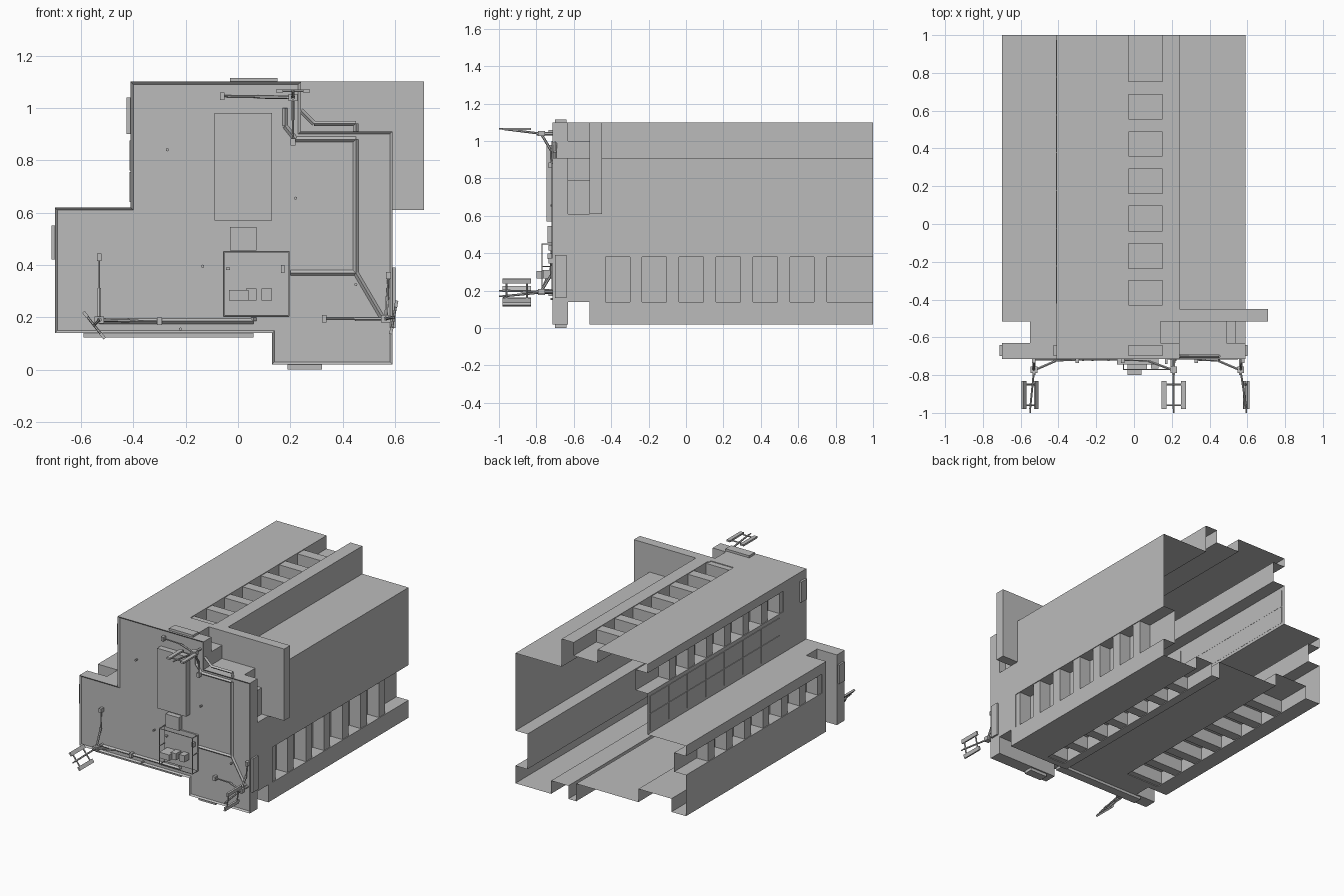
import bpy, bmesh, math
from mathutils import Vector

if "Cube" in bpy.data.objects:
    bpy.data.objects.remove(bpy.data.objects["Cube"])

grey = bpy.data.materials.new("plain_grey")
grey.diffuse_color = (0.5, 0.5, 0.5, 1)
grey.use_nodes = True
grey.node_tree.nodes["Principled BSDF"].inputs["Base Color"].default_value = grey.diffuse_color


def finish(bm, name):
    me = bpy.data.meshes.new(name)
    bm.to_mesh(me)
    bm.free()
    me.materials.append(grey)
    ob = bpy.data.objects.new(name, me)
    bpy.context.collection.objects.link(ob)
    return ob


def box(name, x0, x1, y0, y1, z0, z1):
    bm = bmesh.new()
    bmesh.ops.create_cube(bm, size=1)
    for v in bm.verts:
        v.co = ((x0 + x1) / 2 + v.co.x * (x1 - x0),
                (y0 + y1) / 2 + v.co.y * (y1 - y0),
                (z0 + z1) / 2 + v.co.z * (z1 - z0))
    return finish(bm, name)


def rod(name, a, b, r=0.006, n=6):
    a, b = Vector(a), Vector(b)
    bm = bmesh.new()
    bmesh.ops.create_cone(bm, cap_ends=True, segments=n, radius1=r, radius2=r, depth=(b - a).length)
    q = (b - a).to_track_quat('Z', 'Y')
    for v in bm.verts:
        v.co = q @ v.co + (a + b) / 2
    return finish(bm, name)


def pipe(name, pts, y, r):
    for (xa, za), (xb, zb) in zip(pts, pts[1:]):
        rod(name, (xa, y, za), (xb, y, zb), r, 4)


def extrude(name, pts, y0, y1, back=True, rim=0):
    bm = bmesh.new()
    f = [bm.verts.new((x, y0, z)) for x, z in pts]
    b = [bm.verts.new((x, y1, z)) for x, z in pts]
    n = len(pts)
    front = bm.faces.new(f)
    if back:
        bm.faces.new(b[::-1])
    for i in range(n):
        j = (i + 1) % n
        bm.faces.new((f[j], f[i], b[i], b[j]))
    bm.normal_update()
    if rim:
        bmesh.ops.inset_region(bm, faces=[front], thickness=rim, use_even_offset=True)
        bmesh.ops.translate(bm, verts=front.verts[:], vec=(0, rim, 0))
    return finish(bm, name)


# Outline shared by the front slab and the collar behind it
outline = [(-.70, .14), (.13, .14), (.13, .02), (.59, .02), (.59, .91), (.24, .91),
           (.24, 1.10), (-.41, 1.10), (-.41, .62), (-.70, .62)]
extrude("front_slab", outline, -.715, -.63, rim=.01)
extrude("rear_collar", outline, -.515, -.47)

# Narrower neck between the two slabs
neck = [(-.55, .14), (.59, .14), (.59, .61), (.54, .61), (.54, .79), (.49, .79), (.49, .91),
        (.24, .91), (.24, 1.0), (.14, 1.0), (.14, 1.1), (-.41, 1.1), (-.41, .62), (-.55, .62)]
extrude("neck", neck, -.63, -.515)

# Long hull, open at the rear, with a trench along each side
hull = [(-.70, .14), (-.59, .14), (-.59, .23), (-.34, .23), (-.34, .14), (.13, .14), (.13, .02),
        (.19, .02), (.19, .11), (.32, .11), (.32, .02), (.59, .02), (.59, .14), (.50, .14),
        (.50, .38), (.59, .38), (.59, .91), (.24, .91), (.24, 1.10), (.15, 1.10), (.15, 1.01),
        (-.03, 1.01), (-.03, 1.10), (-.41, 1.10), (-.41, 1.04), (-.32, 1.04), (-.32, .90),
        (-.41, .90), (-.41, .62), (-.70, .62), (-.70, .55), (-.61, .55), (-.61, .42), (-.70, .42)]
extrude("hull", hull, -.47, 1.0, back=False)

# Cross bars that divide every trench into windows
trenches = [(.50, .585, .14, .38), (-.03, .15, 1.01, 1.095), (-.405, -.32, .90, 1.04),
            (-.695, -.61, .42, .55), (-.59, -.34, .145, .23), (.19, .32, .025, .11)]
for x0, x1, z0, z1 in trenches:
    box("trench_end", x0, x1, -.47, -.43, z0, z1)
    for k in range(6):
        box("trench_bar", x0, x1, -.30 + .197 * k, -.235 + .198 * k, z0, z1)

# Side fin
box("side_fin", .14, .71, -.515, -.45, .61, 1.10)

# Panels on the upper left wall
for k in range(7):
    for z in (.64, .76):
        box("wall_panel", -.414, -.409, -.42 + .2 * k, -.225 + .2 * k, z, z + .115)

# Thin cover plates around the front slab edge, in line with the trenches
for x0, x1, z0, z1 in [(-.03, .15, 1.1, 1.115), (-.425, -.41, .90, 1.04), (-.712, -.70, .42, .55),
                       (.59, .602, .16, .39), (.19, .32, 0, .02), (-.59, .06, .122, .14)]:
    box("edge_plate", x0, x1, -.70, -.64, z0, z1)

# Boxes on the front face
box("large_front_panel", -.09, .13, -.745, -.70, .57, .98)
box("small_front_panel", -.03, .07, -.74, -.70, .455, .545)
box("platform_back", -.055, .195, -.715, -.70, .205, .45)
box("equipment_box_a", -.035, .04, -.80, -.71, .265, .305)
box("equipment_box_b", .03, .07, -.77, -.71, .265, .31)
box("equipment_box_c", .09, .13, -.765, -.71, .265, .31)
box("switch_box", .165, .178, -.74, -.71, .37, .40)
box("switch_box", -.045, -.03, -.73, -.71, .38, .39)

# Railing around the equipment
for x in (-.055, .195):
    rod("rail_post", (x, -.77, .205), (x, -.77, .45), .003)
    for z in (.205, .33, .45):
        rod("rail_side", (x, -.71, z), (x, -.77, z), .003)
for z in (.205, .45):
    rod("rail_bar", (-.055, -.77, z), (.195, -.77, z), .003)

# Pipes on the front face
pipe("pipe_long", [(.18, 1.0), (.18, .93), (.22, .88), (.45, .88), (.45, .37), (.20, .37)], -.708, .01)
pipe("pipe_branch", [(.45, .37), (.55, .20)], -.708, .01)
pipe("pipe_upper", [(.24, .99), (.29, .94), (.45, .94), (.45, .91)], -.70, .01)
pipe("pipe_lower", [(-.53, .185), (.06, .185), (.06, .20)], -.712, .01)


# Antenna: arm, braces to the wall and a twin-bar head turned by an angle
def antenna(cx, cz, hx, hz, angle, feet):
    rod("antenna_arm", (cx, -.70, cz), (cx, -.80, cz), .009)
    rod("antenna_arm", (cx, -.78, cz), (hx, -.98, hz), .006)
    box("antenna_joint", cx - .018, cx + .018, -.79, -.755, cz - .014, cz + .014)
    for fx, fz in feet:
        mx, mz = cx + (fx - cx) * .5, cz + (fz - cz) * .5
        rod("antenna_brace", (cx, -.775, cz), (mx, -.725, mz), .007)
        rod("antenna_brace", (mx, -.725, mz), (fx, -.72, fz), .004)
        box("antenna_foot", fx - .009, fx + .009, -.735, -.70, fz - .014, fz + .014)
    dx, dz = math.cos(angle), -math.sin(angle)
    for s in (-.052, .052):
        ob = box("antenna_bar", -.013, .013, -.075, .075, -.006, .006)
        ob.location = (hx + dx * s, -.905, hz + dz * s)
        ob.rotation_euler = (0, angle, 0)
    for y in (-.85, -.96):
        rod("antenna_cross", (hx - dx * .06, y, hz - dz * .06), (hx + dx * .06, y, hz + dz * .06), .005)
    rod("antenna_tip", (hx, -.97, hz), (hx, -1.0, hz), .004)


antenna(-.53, .19, -.55, .17, .9, [(-.53, .43), (-.30, .185)])
antenna(.21, 1.04, .21, 1.065, 0, [(-.06, 1.045), (.21, .87)])
antenna(.565, .195, .595, .20, 1.75, [(.33, .195), (.575, .36)])

# Small wall studs
for x, z in [(-.27, .84), (-.135, .395), (.22, .655), (.45, .325), (-.22, .155)]:
    rod("wall_stud", (x, -.70, z), (x, -.725, z), .006, 8)
